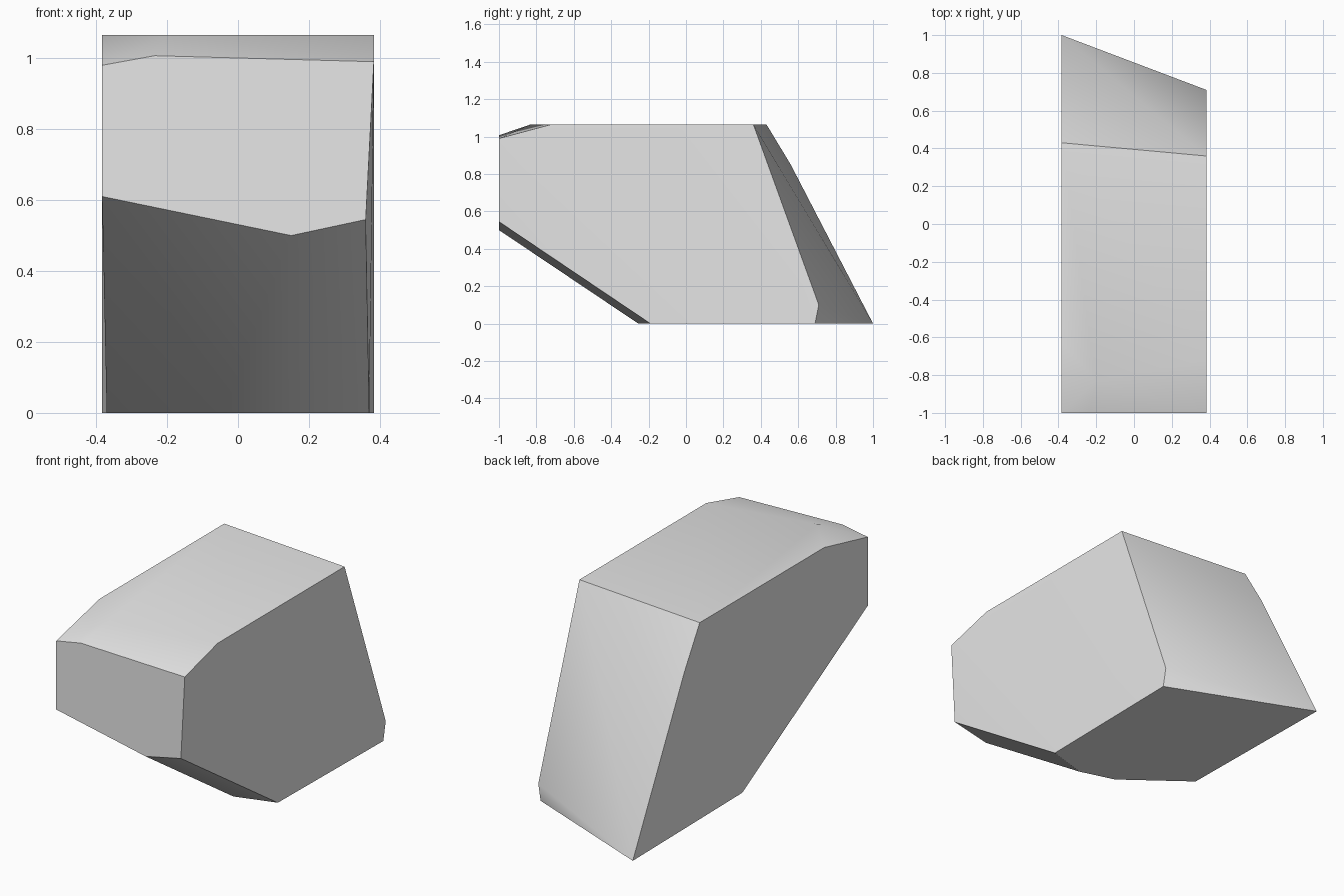
import bpy
import bmesh
import math

cube = bpy.data.objects.get("Cube")
if cube:
    bpy.data.objects.remove(cube, do_unlink=True)

W = 0.383          # half width of the block
TOP = 1.065        # height of the flat top

# Corner points, grouped by the face they outline
front = [(-W, -1, 0.61), (-W, -1, 0.98), (-0.235, -1, 1.007),
         (W, -1, 0.99), (0.36, -1, 0.545), (0.15, -1, 0.50)]
top = [(-W, 0.43, TOP), (W, 0.36, TOP), (W, -0.72, TOP),
       (-0.2, -0.83, TOP), (-W, -0.63, TOP)]
bottom = [(0.37, -0.19, 0), (0.15, -0.255, 0), (-0.04, -0.20, 0),
          (-0.37, 0.05, 0), (-W, 1, 0), (W, 0.69, 0)]
back = [(-W, 0.56, 0.85), (W, 0.71, 0.10)]

# Wrap the corners in a convex shell
bm = bmesh.new()
for p in front + top + bottom + back:
    bm.verts.new(p)
hull = bmesh.ops.convex_hull(bm, input=bm.verts[:])
loose = [v for v in bm.verts if not v.link_faces]
bmesh.ops.delete(bm, geom=loose, context='VERTS')

# Merge the coplanar triangles into clean flat faces
bmesh.ops.dissolve_limit(bm, angle_limit=math.radians(0.5),
                         verts=bm.verts[:], edges=bm.edges[:])
bmesh.ops.recalc_face_normals(bm, faces=bm.faces[:])
mesh = bpy.data.meshes.new("stone_block")
bm.to_mesh(mesh)
bm.free()

block = bpy.data.objects.new("stone_block", mesh)
bpy.context.collection.objects.link(block)

# Plain grey stone
grey = bpy.data.materials.new("stone_grey")
grey.use_nodes = True
colour = (0.8, 0.8, 0.8, 1)
grey.diffuse_color = colour
grey.node_tree.nodes["Principled BSDF"].inputs["Base Color"].default_value = colour
mesh.materials.append(grey)

# Soft shading on the gentle bends, crisp main edges
bpy.ops.object.select_all(action='DESELECT')
block.select_set(True)
bpy.context.view_layer.objects.active = block
bpy.ops.object.shade_smooth_by_angle(angle=math.radians(33))
